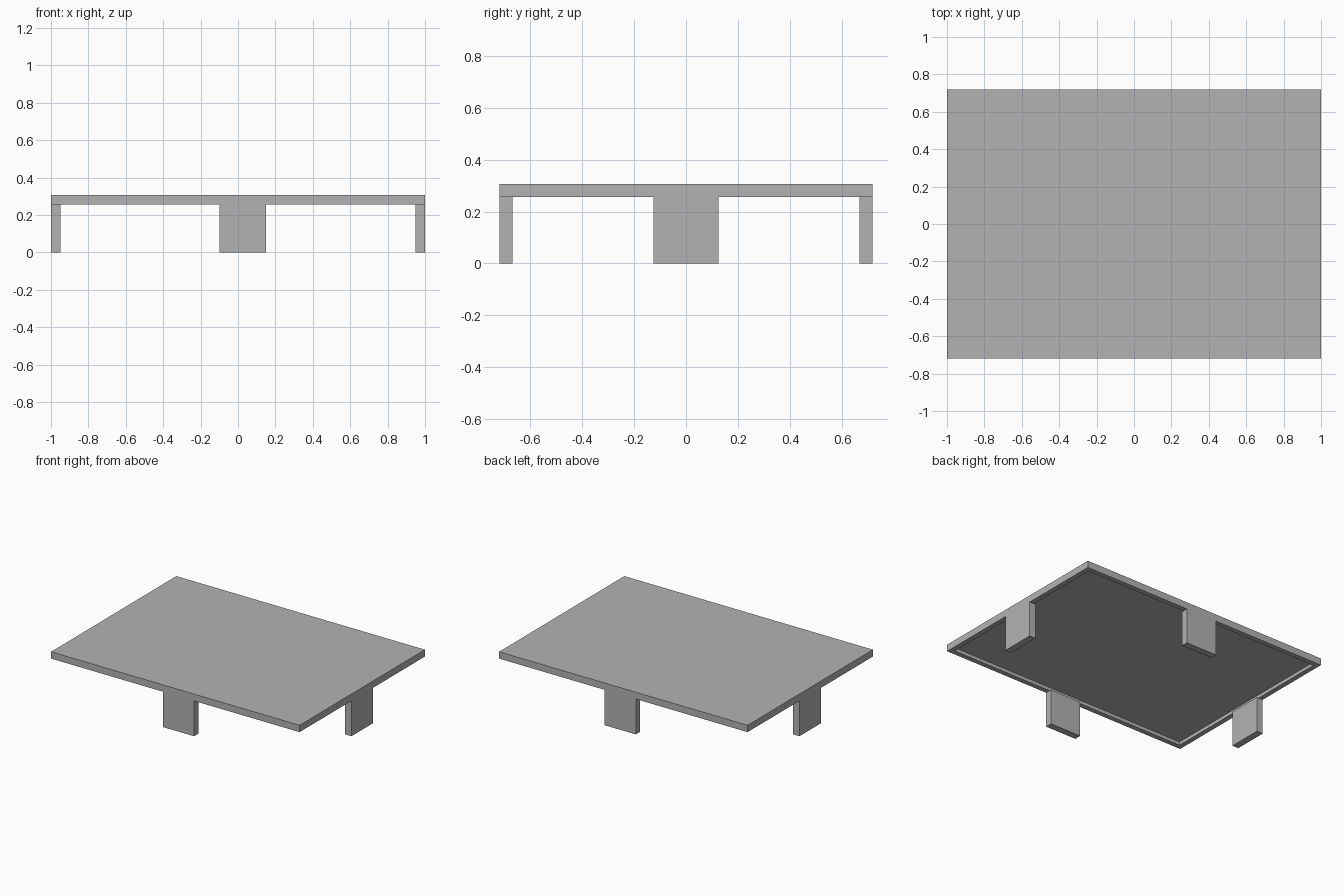
import bpy
import bmesh
from mathutils import Vector

cube = bpy.data.objects.get("Cube")
if cube:
    bpy.data.objects.remove(cube, do_unlink=True)

HALF_X, HALF_Y = 1.0, 0.72
TOP, UNDER = 0.307, 0.257
RIM, RECESS = 0.05, 0.025
LEG_HALF = 0.125      # half the width of each leg
LEG_SHIFT = 0.025     # front and back legs sit slightly off centre

# Single plain grey
grey = bpy.data.materials.new("plain_grey")
grey.use_nodes = True
colour = (0.45, 0.45, 0.45, 1)
grey.diffuse_color = colour
grey.node_tree.nodes["Principled BSDF"].inputs["Base Color"].default_value = colour


def box_mesh(low, high):
    low, high = Vector(low), Vector(high)
    bm = bmesh.new()
    bmesh.ops.create_cube(bm, size=1)
    bmesh.ops.scale(bm, vec=high - low, verts=bm.verts)
    bmesh.ops.translate(bm, vec=(low + high) / 2, verts=bm.verts)
    return bm


def finish(bm, name):
    mesh = bpy.data.meshes.new(name)
    bm.to_mesh(mesh)
    bm.free()
    mesh.materials.append(grey)
    obj = bpy.data.objects.new(name, mesh)
    bpy.context.collection.objects.link(obj)


# Table top with a shallow recess inside a rim underneath
bm = box_mesh((-HALF_X, -HALF_Y, UNDER), (HALF_X, HALF_Y, TOP))
bm.normal_update()
underside = min(bm.faces, key=lambda f: f.normal.z)
bmesh.ops.inset_region(bm, faces=[underside], thickness=RIM)
bmesh.ops.inset_region(bm, faces=[underside], thickness=0, depth=-RECESS)
for v in underside.verts:
    v.co.z = UNDER + RECESS
finish(bm, "table_top")

# Flat legs hanging from the middle of each rim side
for side, x_name, y_name in ((-1, "right_leg", "front_leg"), (1, "left_leg", "back_leg")):
    x_in, x_out = sorted((side * HALF_X, side * (HALF_X - RIM)))
    finish(box_mesh((x_in, -LEG_HALF, 0), (x_out, LEG_HALF, UNDER)), x_name)
    y_in, y_out = sorted((side * HALF_Y, side * (HALF_Y - RIM)))
    finish(box_mesh((LEG_SHIFT - LEG_HALF, y_in, 0),
                    (LEG_SHIFT + LEG_HALF, y_out, UNDER)), y_name)
